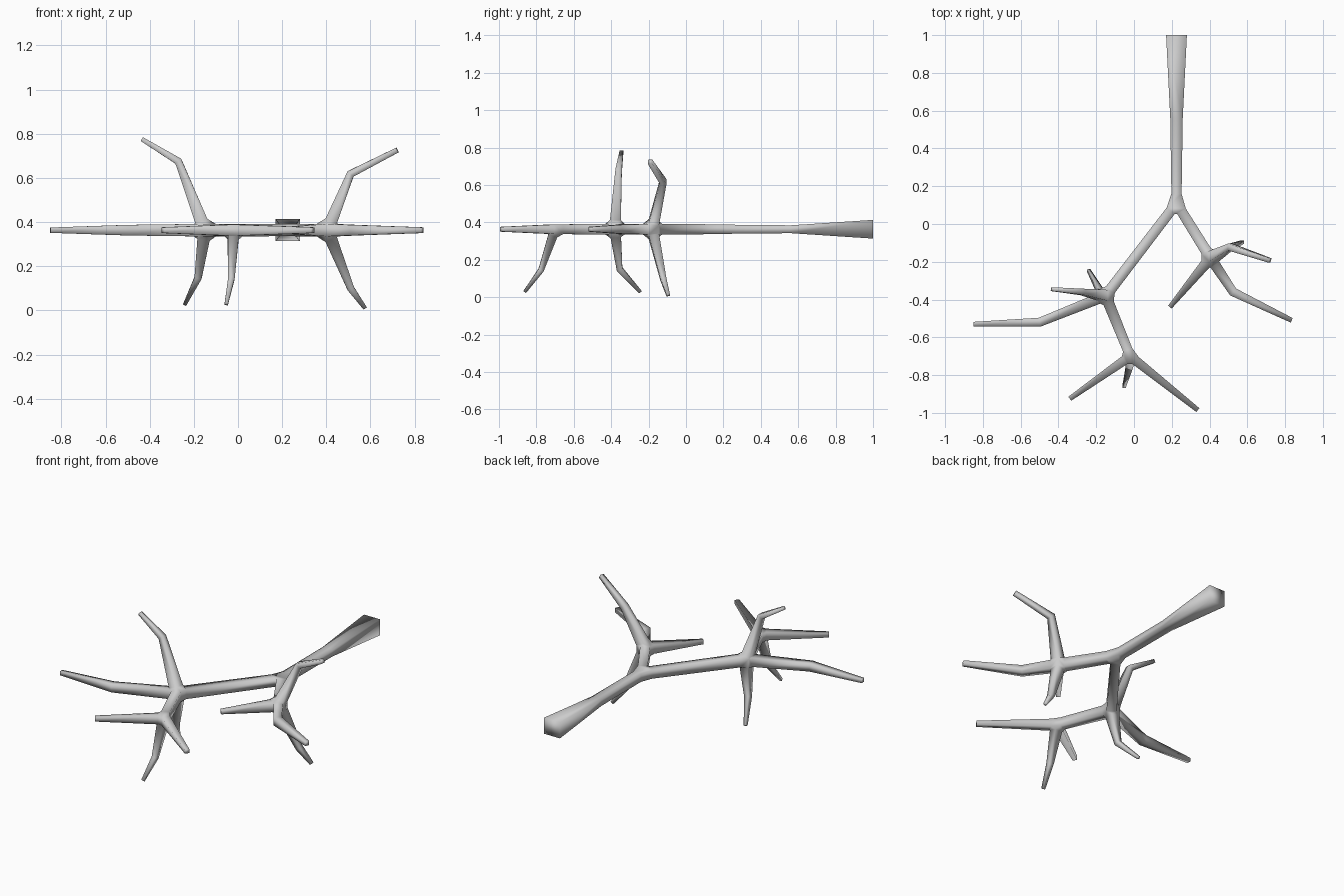
import bpy, bmesh
from mathutils import Vector

if "Cube" in bpy.data.objects:
    bpy.data.objects.remove(bpy.data.objects["Cube"])

Z = 0.363
bm = bmesh.new()
joints = {}      # junction name -> list of square rings to be hulled together

P = {"fork": Vector((0.225, 0.11, Z)), "left": Vector((-0.15, -0.38, Z)),
     "right": Vector((0.405, -0.18, Z)), "lower": Vector((-0.02, -0.70, Z))}
GAP = {"fork": 0.05, "left": 0.042, "right": 0.042, "lower": 0.036}


def limb(*stations):
    """Square tapered tube; a station is (point or junction name, half width[, half height])."""
    names = [s[0] if isinstance(s[0], str) else None for s in stations]
    pts = [P[s[0]].copy() if isinstance(s[0], str) else Vector(s[0]) for s in stations]
    first = (pts[1] - pts[0]).normalized()
    hint = Vector((0, 1, 0)) if abs(first.z) > 0.5 else Vector((0, 0, 1))
    # stop short of junctions so the hull can blend the limbs
    ends = [(0, 1), (len(pts) - 1, len(pts) - 2)]
    moved = {i: pts[i] + (pts[j] - pts[i]).normalized() * GAP[names[i]]
             for i, j in ends if names[i]}
    for i, p in moved.items():
        pts[i] = p
    rings = []
    for i, s in enumerate(stations):
        t = Vector()
        if i > 0:
            t += (pts[i] - pts[i - 1]).normalized()
        if i < len(pts) - 1:
            t += (pts[i + 1] - pts[i]).normalized()
        t.normalize()
        side = t.cross(hint).normalized()
        up = side.cross(t).normalized()
        w, h = s[1], s[-1]
        rings.append([bm.verts.new(pts[i] + side * w * a + up * h * b)
                      for a, b in ((-1, -1), (1, -1), (1, 1), (-1, 1))])
    for r0, r1 in zip(rings, rings[1:]):
        for k in range(4):
            n = (k + 1) % 4
            bm.faces.new((r0[k], r0[n], r1[n], r1[k]))
    for i in (0, len(pts) - 1):
        if names[i]:
            joints.setdefault(names[i], []).append(rings[i])
        else:
            bm.faces.new(rings[i])


# main pipe and the two main branches
limb(((0.225, 1.0, Z), 0.055, 0.05), ((0.225, 0.56, Z), 0.033, 0.021), ("fork", 0.027, 0.025))
limb(("fork", 0.027), ("left", 0.029))
limb(("fork", 0.027), ("right", 0.029))
limb(("left", 0.029), ("lower", 0.026))

# left cluster: outward, upward, downward
limb(("left", 0.028), ((-0.50, -0.52, Z), 0.024), ((-0.85, -0.53, Z), 0.012))
limb(("left", 0.029), ((-0.27, -0.36, 0.675), 0.017), ((-0.435, -0.345, 0.775), 0.010))
limb(("left", 0.028), ((-0.18, -0.355, 0.15), 0.016), ((-0.24, -0.245, 0.028), 0.008))

# lower cluster: two horizontal tips and one downward
limb(("lower", 0.025), ((-0.34, -0.925, Z), 0.013))
limb(("lower", 0.025), ((0.338, -0.985, Z), 0.013))
limb(("lower", 0.025), ((-0.03, -0.775, 0.145), 0.015), ((-0.053, -0.862, 0.028), 0.008))

# right cluster: outward, inward, upward, downward
limb(("right", 0.028), ((0.525, -0.36, Z), 0.024), ((0.835, -0.51, Z), 0.013))
limb(("right", 0.028), ((0.19, -0.44, Z), 0.012))
limb(("right", 0.028), ((0.51, -0.122, 0.618), 0.018), ((0.72, -0.193, 0.725), 0.012))
limb(("right", 0.028), ((0.51, -0.122, 0.10), 0.016), ((0.575, -0.095, 0.01), 0.009))

# blend every junction with a hull over the limb rings, then open the hidden caps
for rings in joints.values():
    verts = [v for r in rings for v in r]
    bmesh.ops.convex_hull(bm, input=verts, use_existing_faces=False)
    caps = {f for r in rings for v in r for f in v.link_faces
            if all(w in r for w in f.verts)}
    bmesh.ops.delete(bm, geom=list(caps), context='FACES_ONLY')

bmesh.ops.recalc_face_normals(bm, faces=bm.faces[:])
for f in bm.faces:
    f.smooth = True
mesh = bpy.data.meshes.new("branching_airway")
bm.to_mesh(mesh)
bm.free()
obj = bpy.data.objects.new("branching_airway", mesh)
bpy.context.collection.objects.link(obj)
